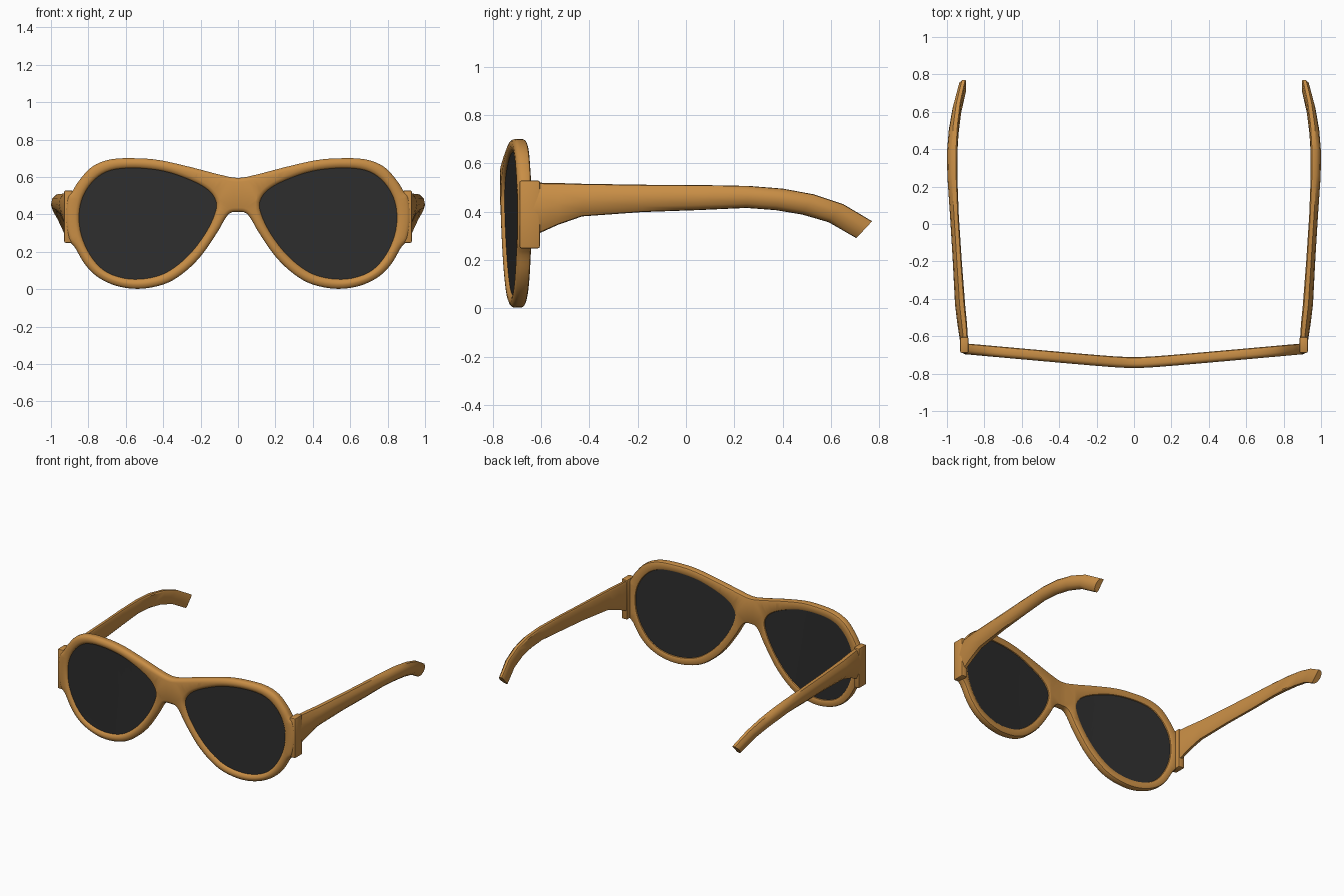
import bpy, bmesh, math
from mathutils import Vector

if "Cube" in bpy.data.objects:
    bpy.data.objects.remove(bpy.data.objects["Cube"])


def material(name, col):
    m = bpy.data.materials.new(name)
    m.diffuse_color = (*col, 1)
    m.use_nodes = True
    m.node_tree.nodes["Principled BSDF"].inputs["Base Color"].default_value = m.diffuse_color
    return m


wood = material("warm wood", (0.58, 0.27, 0.06))
dark = material("dark lens", (0.027, 0.027, 0.027))


def finish(name, bm, mat, mirror=False, angle=35):
    bmesh.ops.recalc_face_normals(bm, faces=bm.faces)
    me = bpy.data.meshes.new(name)
    bm.to_mesh(me)
    bm.free()
    ob = bpy.data.objects.new(name, me)
    bpy.context.collection.objects.link(ob)
    me.materials.append(mat)
    if mirror:
        ob.modifiers.new("mirror", 'MIRROR').use_bisect_axis[0] = False
    bpy.ops.object.select_all(action='DESELECT')
    bpy.context.view_layer.objects.active = ob
    ob.select_set(True)
    bpy.ops.object.shade_smooth_by_angle(angle=math.radians(angle))
    return ob


def smooth_loop(pts, n=4):
    """Closed Catmull-Rom curve, returned counter-clockwise."""
    P = [Vector(p) for p in pts]
    out = []
    for i in range(len(P)):
        a, b, c, d = (P[(i + k) % len(P)] for k in (-1, 0, 1, 2))
        for s in range(n):
            t = s / n
            out.append(0.5 * (2 * b + (c - a) * t + (2 * a - 5 * b + 4 * c - d) * t * t
                              + (3 * b - a - 3 * c + d) * t ** 3))
    area = sum(p.x * q.y - q.x * p.y for p, q in zip(out, out[1:] + out[:1]))
    return out if area > 0 else out[::-1]


def plate(name, loops, layers, mat, mirror=False):
    """Plate with rounded edges; loops = (points, side), layers = (inset, depth)."""
    bm = bmesh.new()
    caps = [[], []]
    for pts, side in loops:
        n = len(pts)
        rings = []
        for inset, y in layers:
            ring = []
            for i, p in enumerate(pts):
                t = (pts[(i + 1) % n] - pts[i - 1]).normalized()
                q = p + Vector((-t.y, t.x)) * inset * side
                ring.append(bm.verts.new((q.x, y, q.y)))
            rings.append(ring)
        for r, s in zip(rings, rings[1:]):
            for i in range(n):
                j = (i + 1) % n
                bm.faces.new((r[i], r[j], s[j], s[i]))
        for cap, ring in zip(caps, (rings[0], rings[-1])):
            cap += [bm.edges.get((ring[i], ring[(i + 1) % n])) for i in range(n)]
    for cap, ny in zip(caps, (-1, 1)):
        bmesh.ops.triangle_fill(bm, edges=cap, use_beauty=True, normal=(0, ny, 0))
    # cut near the bridge, then wrap the plate backwards towards the sides
    for x in (-0.22, -0.1, 0, 0.1, 0.22):
        bmesh.ops.bisect_plane(bm, geom=bm.verts[:] + bm.edges[:] + bm.faces[:],
                               plane_co=(x, 0, 0), plane_no=(1, 0, 0), dist=1e-5)
    for v in bm.verts:
        v.co.y += -0.778 + 0.09 * math.sqrt(v.co.x ** 2 + 0.008)
    return finish(name, bm, mat, mirror)


# Frame front: half outline from top centre round to the nose
half = [(0, .595), (.1, .613), (.25, .652), (.42, .69), (.55, .70), (.68, .694), (.78, .655),
        (.85, .58), (.885, .525), (.915, .49), (.925, .38), (.908, .27), (.87, .22), (.82, .135),
        (.75, .065), (.65, .018), (.53, .002), (.4, .025), (.3, .08), (.2, .175), (.11, .305),
        (.07, .375), (.04, .408), (0, .413)]
outline = smooth_loop(half + [(-x, z) for x, z in half[-2:0:-1]])
opening = smooth_loop([(.118, .43), (.128, .49), (.175, .54), (.27, .588), (.4, .63), (.55, .646),
                       (.68, .634), (.765, .585), (.825, .50), (.848, .4), (.836, .29), (.79, .185),
                       (.72, .105), (.63, .065), (.53, .055), (.42, .075), (.33, .125), (.24, .21),
                       (.16, .325)])
opening_left = [Vector((-p.x, p.y)) for p in reversed(opening)]
plate("frame_front", [(outline, 1), (opening, -1), (opening_left, -1)],
      [(.022, 0), (.009, .005), (.002, .013), (0, .022), (0, .045), (.004, .054), (.012, .058)], wood)

# Lenses sit inside the openings
plate("lenses", [(opening, 1)], [(-.006, .014), (-.006, .048)], dark, True)

# Hinge blocks at the outer ends
bm = bmesh.new()
bmesh.ops.create_cube(bm, size=1)
for v in bm.verts:
    v.co = Vector((.907, -.647, .388)) + Vector((v.co.x * .044, v.co.y * .084, v.co.z * .28))
bmesh.ops.bevel(bm, geom=bm.edges[:], offset=.007, segments=2, profile=.5, affect='EDGES')
finish("hinge_blocks", bm, wood, True)

# Temples: stations (bottom y, bottom z, top y, top z, inner x, outer x)
stations = [(-.64, .295, -.64, .52, .886, .928), (-.53, .345, -.53, .518, .893, .945),
            (-.43, .38, -.43, .515, .903, .957), (-.18, .398, -.18, .511, .922, .970),
            (.05, .406, .05, .51, .937, .984), (.25, .415, .26, .506, .945, .998),
            (.37, .406, .40, .495, .945, 1.0), (.48, .388, .53, .471, .938, .990),
            (.59, .356, .65, .431, .924, .970), (.705, .29, .77, .36, .898, .938)]
section = [(.12, 0), (0, .08), (0, .92), (.12, 1), (.55, .98), (.9, .78), (1, .5), (.85, .2), (.5, .02)]
bm = bmesh.new()
rings = [[bm.verts.new((xi + (xo - xi) * u, yb + (yt - yb) * v, zb + (zt - zb) * v))
          for u, v in section] for yb, zb, yt, zt, xi, xo in stations]
m = len(section)
for r, s in zip(rings, rings[1:]):
    for i in range(m):
        bm.faces.new((r[i], r[(i + 1) % m], s[(i + 1) % m], s[i]))
bm.faces.new(rings[0])
bm.faces.new(rings[-1])
finish("temples", bm, wood, True, 40)
